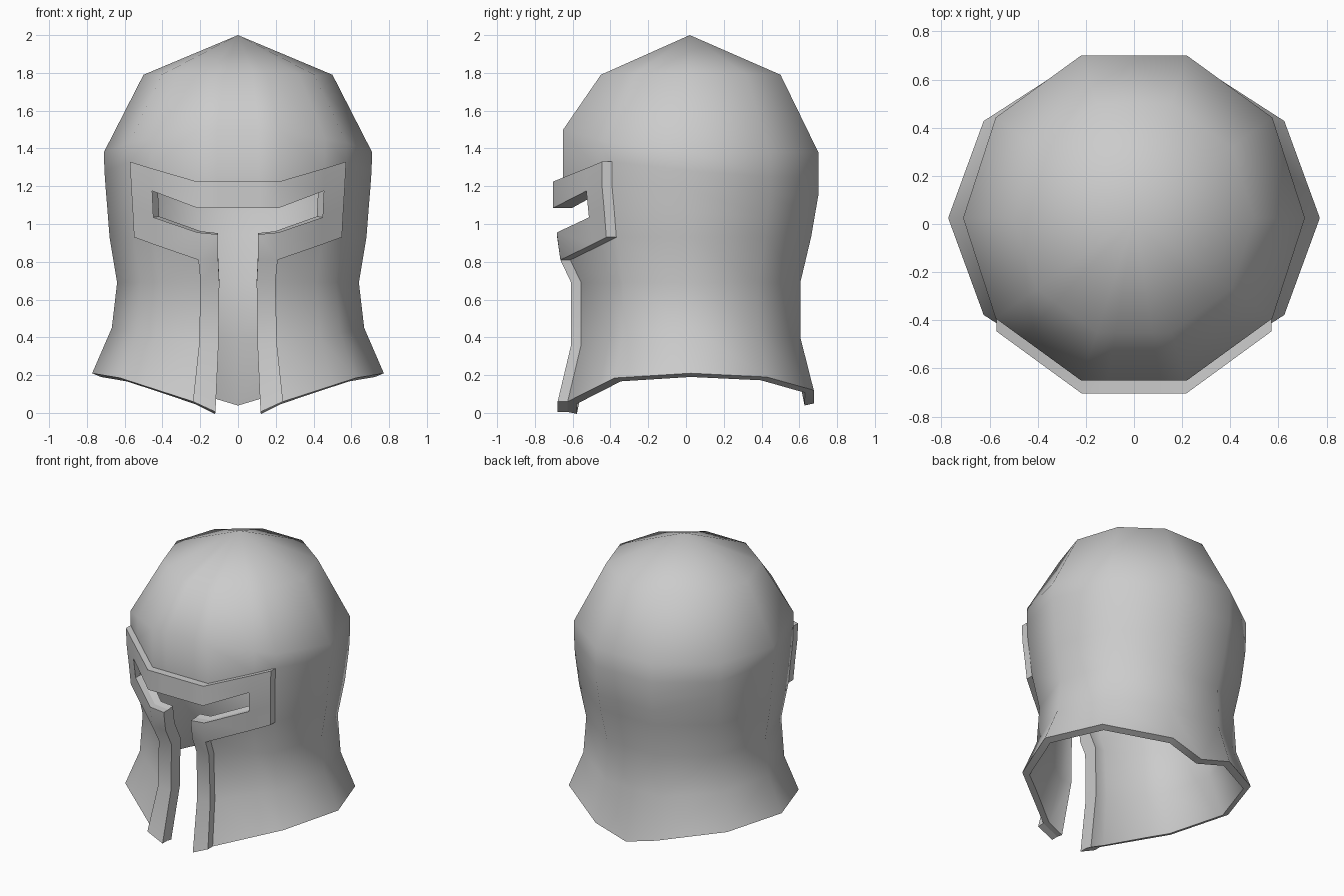
import bpy, bmesh, math
from mathutils import Vector

if "Cube" in bpy.data.objects:
    bpy.data.objects.remove(bpy.data.objects["Cube"])

CY = 0.025  # centre of the ten-sided cross-section

# Ring radii (rx, ry), from just below the apex down to the flared rim
RADII = [(0.50, 0.50), (0.71, 0.71), (0.707, 0.71), (0.70, 0.71), (0.69, 0.69),
         (0.68, 0.67), (0.64, 0.61), (0.668, 0.61), (0.772, 0.685)]

# Ring heights at: slot edge, 72 deg front, eye corner, 36 deg front,
# side, 36 deg back, 72 deg back, back centre
HEIGHTS = [
    (1.79, 1.79, 1.79, 1.79, 1.79, 1.79, 1.79, 1.79),
    (1.50, 1.50, 1.45, 1.43, 1.38, 1.38, 1.38, 1.38),
    (1.225, 1.225, 1.295, 1.33, 1.28, 1.25, 1.25, 1.25),   # visor top
    (1.085, 1.085, 1.175, 1.21, 1.18, 1.15, 1.15, 1.15),   # eye top
    (0.945, 0.955, 1.035, 1.08, 1.06, 1.04, 1.04, 1.04),   # eye bottom
    (0.81, 0.81, 0.89, 0.93, 0.93, 0.93, 0.93, 0.93),      # visor bottom
    (0.69, 0.69, 0.69, 0.69, 0.69, 0.69, 0.69, 0.69),
    (0.36, 0.36, 0.40, 0.42, 0.45, 0.43, 0.40, 0.40),
    (0.005, 0.06, 0.145, 0.185, 0.21, 0.19, 0.12, 0.05),
]


def ring(row):
    """Half ring of points from the front centre round to the back centre."""
    rx, ry = RADII[row]
    f72, f36, side, b36, b72 = [
        Vector((rx * math.cos(math.radians(a)), CY + ry * math.sin(math.radians(a)), 0))
        for a in (-72, -36, 0, 36, 72)]
    centre = Vector((0, f72.y, 0))
    back = Vector((0, b72.y, 0))
    pts = [centre, centre.lerp(f72, 0.5), f72, f72.lerp(f36, 0.68),
           f36, side, b36, b72, back]
    for p, z in zip(pts, HEIGHTS[row][:1] + HEIGHTS[row]):
        p.z = z
    return pts


def is_opening(r, c):
    """Cells of the T-shaped face opening."""
    return (r == 3 and c < 3) or (r >= 4 and c == 0)


def is_frame(r, c):
    """Cells of the raised border around the opening."""
    return not is_opening(r, c) and ((2 <= r <= 4 and c < 4) or (r >= 5 and c == 1))


def half_surface(keep, cap):
    """Mirrored surface made from the grid cells that pass keep()."""
    bm = bmesh.new()
    grid = [[bm.verts.new(p) for p in ring(r)] for r in range(len(RADII))]
    if cap:
        apex = bm.verts.new((0, 0.02, 2.0))
        for c in range(8):
            bm.faces.new((apex, grid[0][c], grid[0][c + 1]))
    for r in range(len(RADII) - 1):
        for c in range(8):
            if keep(r, c):
                bm.faces.new((grid[r][c], grid[r + 1][c], grid[r + 1][c + 1], grid[r][c + 1]))
    bmesh.ops.delete(bm, geom=[v for v in bm.verts if not v.link_faces], context='VERTS')
    bmesh.ops.mirror(bm, geom=bm.verts[:] + bm.edges[:] + bm.faces[:],
                     axis='X', merge_dist=0.001)
    bmesh.ops.remove_doubles(bm, verts=bm.verts[:], dist=0.001)
    bmesh.ops.recalc_face_normals(bm, faces=bm.faces[:])
    return bm


def make_object(name, bm, thickness=0):
    mesh = bpy.data.meshes.new(name)
    bm.to_mesh(mesh)
    bm.free()
    ob = bpy.data.objects.new(name, mesh)
    bpy.context.collection.objects.link(ob)
    bpy.ops.object.select_all(action='DESELECT')
    ob.select_set(True)
    bpy.context.view_layer.objects.active = ob
    if thickness:
        mod = ob.modifiers.new("Wall", 'SOLIDIFY')
        mod.thickness = thickness
        mod.offset = -1
        bpy.ops.object.modifier_apply(modifier=mod.name)
    bpy.ops.object.shade_smooth_by_angle(angle=math.radians(50))
    return ob


# Helmet shell with wall thickness
shell = half_surface(lambda r, c: not is_opening(r, c), True)
if sum(f.normal.dot(f.calc_center_median() - Vector((0, CY, 1))) for f in shell.faces) < 0:
    bmesh.ops.reverse_faces(shell, faces=shell.faces[:])
make_object("helmet_shell", shell, 0.05)

# Raised visor border, pushed straight forward from the shell
frame = half_surface(is_frame, False)
if sum(f.normal.y for f in frame.faces) > 0:
    bmesh.ops.reverse_faces(frame, faces=frame.faces[:])
ext = bmesh.ops.extrude_face_region(frame, geom=frame.faces[:], use_keep_orig=True)
bmesh.ops.translate(frame, vec=(0, -0.053, 0),
                    verts=[g for g in ext['geom'] if isinstance(g, bmesh.types.BMVert)])
bmesh.ops.recalc_face_normals(frame, faces=frame.faces[:])
make_object("visor_border", frame)
